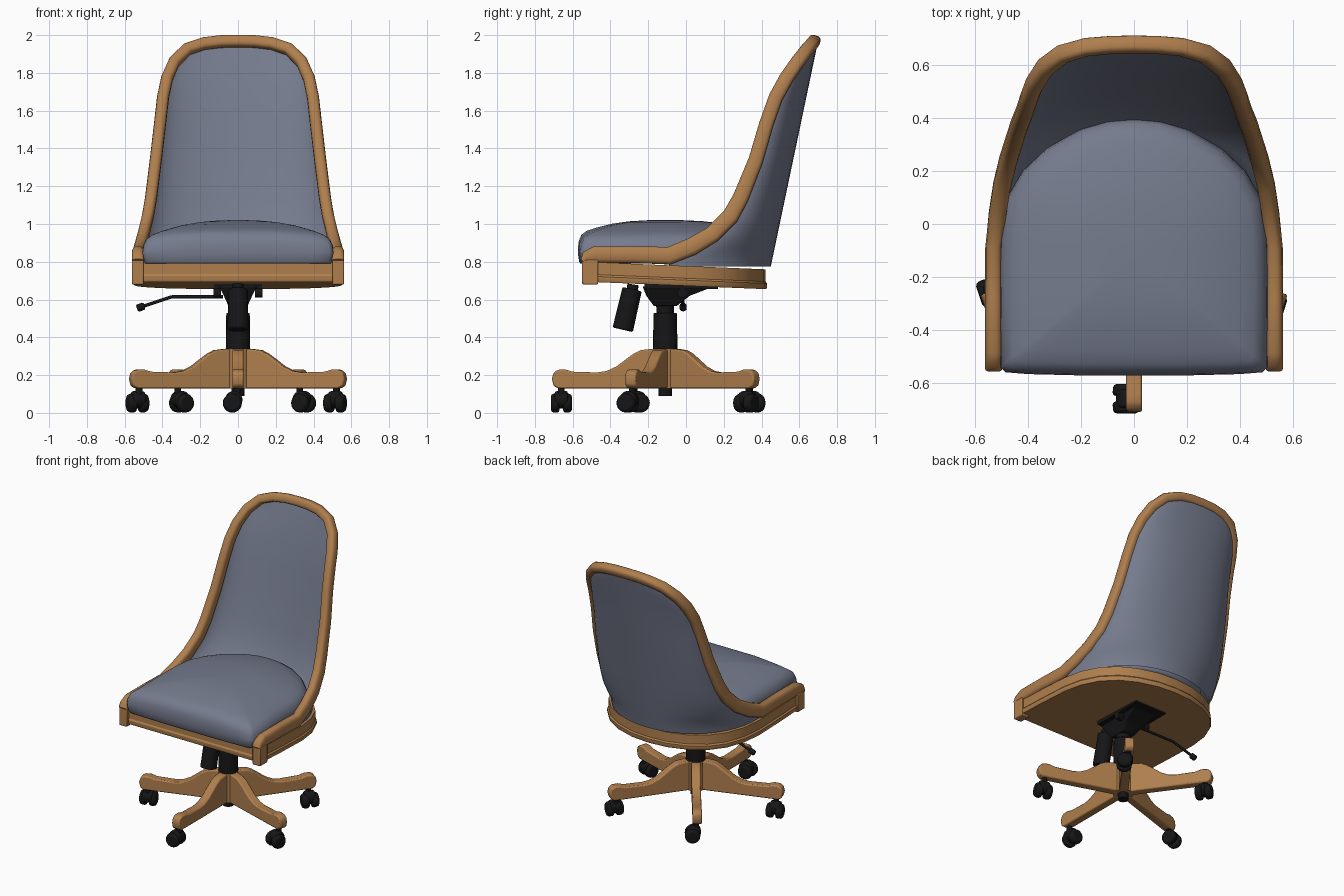
import bpy, bmesh, math
from mathutils import Vector, Matrix

if "Cube" in bpy.data.objects:
    bpy.data.objects.remove(bpy.data.objects["Cube"])


def material(name, rgb):
    m = bpy.data.materials.new(name)
    m.diffuse_color = (*rgb, 1)
    m.use_nodes = True
    m.node_tree.nodes["Principled BSDF"].inputs["Base Color"].default_value = m.diffuse_color
    return m


WOOD = material("honey wood", (0.43, 0.21, 0.075))
FABRIC = material("grey blue fabric", (0.18, 0.20, 0.27))
BLACK = material("black metal", (0.008, 0.008, 0.009))
HUB_Y = -0.11


def build(name, verts, faces, mat, bevel=0, angle=40, matrix=None):
    me = bpy.data.meshes.new(name)
    me.from_pydata([tuple(v) for v in verts], [], faces)
    bm = bmesh.new()
    bm.from_mesh(me)
    bmesh.ops.remove_doubles(bm, verts=bm.verts, dist=1e-5)
    bmesh.ops.recalc_face_normals(bm, faces=bm.faces)
    bm.to_mesh(me)
    bm.free()
    me.materials.append(mat)
    ob = bpy.data.objects.new(name, me)
    bpy.context.collection.objects.link(ob)
    if matrix:
        ob.matrix_world = matrix
    if bevel:
        b = ob.modifiers.new("bevel", "BEVEL")
        b.width, b.segments = bevel, 2
    bpy.ops.object.select_all(action='DESELECT')
    ob.select_set(True)
    bpy.context.view_layer.objects.active = ob
    bpy.ops.object.shade_smooth_by_angle(angle=math.radians(angle))
    return ob


def loft(name, rings, mat, **kw):
    """Skin closed rings of equal size and cap both ends."""
    n = len(rings[0])
    verts = [v for r in rings for v in r]
    faces = [(i * n + j, i * n + (j + 1) % n, (i + 1) * n + (j + 1) % n, (i + 1) * n + j)
             for i in range(len(rings) - 1) for j in range(n)]
    faces += [tuple(range(n)), tuple(range(len(verts) - n, len(verts)))]
    return build(name, verts, faces, mat, **kw)


def rod(name, p0, p1, r0, r1, mat, n=20, **kw):
    p0, p1 = Vector(p0), Vector(p1)
    q = (p1 - p0).to_track_quat('Z', 'Y')
    circ = [Vector((math.cos(k * math.tau / n), math.sin(k * math.tau / n), 0)) for k in range(n)]
    return loft(name, [[p0 + q @ (c * r0) for c in circ], [p1 + q @ (c * r1) for c in circ]], mat, **kw)


def mirrored(half):
    return half + [(-p[0], *p[1:]) for p in reversed(half) if p[0] > 1e-6]


# Five-legged base with twin-wheel casters
LEG = [(0, .13), (.57, .13), (.592, .145), (.60, .18), (.592, .212), (.57, .228), (.53, .23), (.49, .218),
       (.36, .214), (.31, .222), (.26, .245), (.20, .29), (.165, .315), (.13, .332), (.08, .338), (0, .338)]
for k in range(5):
    M = Matrix.Translation((0, HUB_Y, 0)) @ Matrix.Rotation(math.radians(-90 + 72 * k), 4, 'Z')
    loft(f"base_leg_{k}", [[(r, s * .03, z) for r, z in LEG] for s in (-1, 1)], WOOD, bevel=.008, matrix=M)
    rod(f"caster_stem_{k}", (.55, -.005, .07), (.55, -.005, .135), .018, .018, BLACK, matrix=M)
    rod(f"caster_hood_{k}", (.515, -.022, .07), (.585, -.022, .07), .046, .046, BLACK, bevel=.012, matrix=M)
    for s in (-1, 1):
        rod(f"caster_wheel_{k}_{s}", (.55 + s * .01, -.03, .052), (.55 + s * .056, -.03, .052),
            .052, .048, BLACK, bevel=.014, matrix=M)
rod("base_hub", (0, HUB_Y, .13), (0, HUB_Y, .338), .065, .065, WOOD)

# Gas column
rod("column_foot", (0, HUB_Y, .09), (0, HUB_Y, .14), .035, .035, BLACK)
rod("column_sleeve", (0, HUB_Y, .33), (0, HUB_Y, .53), .065, .062, BLACK, bevel=.006)
rod("column_piston", (0, HUB_Y, .52), (0, HUB_Y, .60), .045, .05, BLACK)


# Tilt mechanism, tension knob and lever
def rect(x, y0, y1, z):
    return [(-x, y0, z), (x, y0, z), (x, y1, z), (-x, y1, z)]


loft("tilt_housing", [rect(.05, -.17, -.05, .565), rect(.075, -.21, .02, .62), rect(.10, -.23, .15, .67)],
     BLACK, bevel=.006)
loft("mounting_plate", [rect(.125, -.22, .17, .655), rect(.125, -.22, .17, .695)], BLACK)
for s in (-1, 1):
    rod(f"tilt_pivot_{s}", (s * .09, -.02, .635), (s * .13, -.02, .635), .025, .025, BLACK)
rod("tension_stem", (0, -.28, .68), (0, -.29, .62), .03, .03, BLACK)
rod("tension_knob", (0, -.285, .655), (0, -.335, .44), .052, .055, BLACK, n=16, bevel=.008)
rod("lever_inner", (-.08, -.02, .615), (-.35, -.02, .615), .009, .009, BLACK, n=10)
rod("lever_outer", (-.35, -.02, .615), (-.515, -.015, .56), .009, .009, BLACK, n=10)
rod("lever_tip", (-.495, -.015, .567), (-.535, -.015, .553), .02, .02, BLACK, n=12, bevel=.008)

# Seat apron: a rounded D, falling slightly to the back
PLAN = mirrored([(.555, -.53), (.557, -.3), (.553, -.05), (.53, .09), (.475, .215), (.39, .31),
                 (.28, .375), (.14, .418), (0, .43)])


def apron_ring(scale, z):
    return [(x * scale, (y + .1) * scale - .1, z - .04 * (y + .55) / .98) for x, y in PLAN]


loft("seat_apron", [apron_ring(.99, .695), apron_ring(1, .705), apron_ring(1, .725), apron_ring(.985, .735),
                    apron_ring(.985, .80)], WOOD, angle=30)
for s in (-1, 1):
    loft(f"apron_corner_block_{s}", [[(s * .53 + a * .031, y, z) for a, y in
                                      ((-1, -.55), (1, -.55), (1, -.465), (-1, -.465))] for z in (.68, .81)],
         WOOD, bevel=.006)

# Bent wood rail: along the seat sides and over the back (x, y, z, thickness factor)
RAIL = mirrored([(.53, -.548, .805, .3), (.53, -.53, .825, .7), (.53, -.485, .838, 1), (.53, -.28, .838, 1),
                 (.53, -.09, .832, 1.05), (.517, .03, .88, 1.05), (.50, .14, .945, 1), (.477, .235, 1.04, 1),
                 (.46, .29, 1.14, .95), (.435, .37, 1.34, .88), (.413, .425, 1.53, .85), (.397, .475, 1.67, .85),
                 (.376, .53, 1.77, .85), (.338, .59, 1.857, .82), (.27, .642, 1.925, .78), (.18, .668, 1.955, .75),
                 (.09, .676, 1.966, .73), (0, .678, 1.968, .73)])
path = [Vector(p[:3]) for p in RAIL]
rings = []
for i, p in enumerate(path):
    t = (path[min(i + 1, len(path) - 1)] - path[max(i - 1, 0)]).normalized()
    across = abs(t.x)
    o = Vector((math.copysign(math.sqrt(1 - across ** 2), p.x), .3 * across, .95 * across))
    o = (o - t * o.dot(t)).normalized()
    f = t.cross(o)
    ring = []
    for k in range(14):
        c, s = math.cos(k * math.tau / 14), math.sin(k * math.tau / 14)
        ring.append(p + o * math.copysign(abs(c) ** .7, c) * .032
                    + f * math.copysign(abs(s) ** .7, s) * .045 * RAIL[i][3])
    rings.append(ring)
loft("bent_wood_rail", rings, WOOD, angle=60)

# Upholstered barrel back: inner and outer skins sharing their edge at the rail
ROWS = [(.525, -.09, .775)] + [p[:3] for p in RAIL[4:17]]
N = 24
for name, depth in (("backrest_outer", 1.0), ("backrest_inner", .78)):
    verts = []
    for xr, yr, z in ROWS:
        yb = .45 + (z - .78) * .21
        for k in range(N + 1):
            a = math.pi * k / N
            c, s = math.cos(a), math.sin(a)
            verts.append((xr * math.copysign(abs(c) ** .95, c), yr + (yb - yr) * depth * s ** .95, z))
    w = N + 1
    faces = [(i * w + j, i * w + j + 1, (i + 1) * w + j + 1, (i + 1) * w + j)
             for i in range(len(ROWS) - 1) for j in range(N)]
    build(name, verts, faces, FABRIC, angle=60)

# Domed seat cushion: shrinking rings of its plan outline
CUSHION = mirrored([(.20, -.572), (.40, -.567), (.485, -.56), (.505, -.54), (.507, -.3), (.505, -.05), (.485, .09),
                    (.42, .20), (.33, .285), (.2, .36), (.1, .39), (0, .40)])
LEVELS = [(.97, .79), (.985, .80), (1, .84), (1, .88), (.99, .915), (.96, .947), (.90, .967), (.8, .982),
          (.6, 1.003), (.4, 1.015), (.2, 1.02), (.02, 1.021)]
loft("seat_cushion", [[(x * s, (y + .12) * s - .12, z - (.03 * (x * s / .5) ** 2 if z > .85 else 0))
                       for x, y in CUSHION] for s, z in LEVELS], FABRIC, angle=60)
